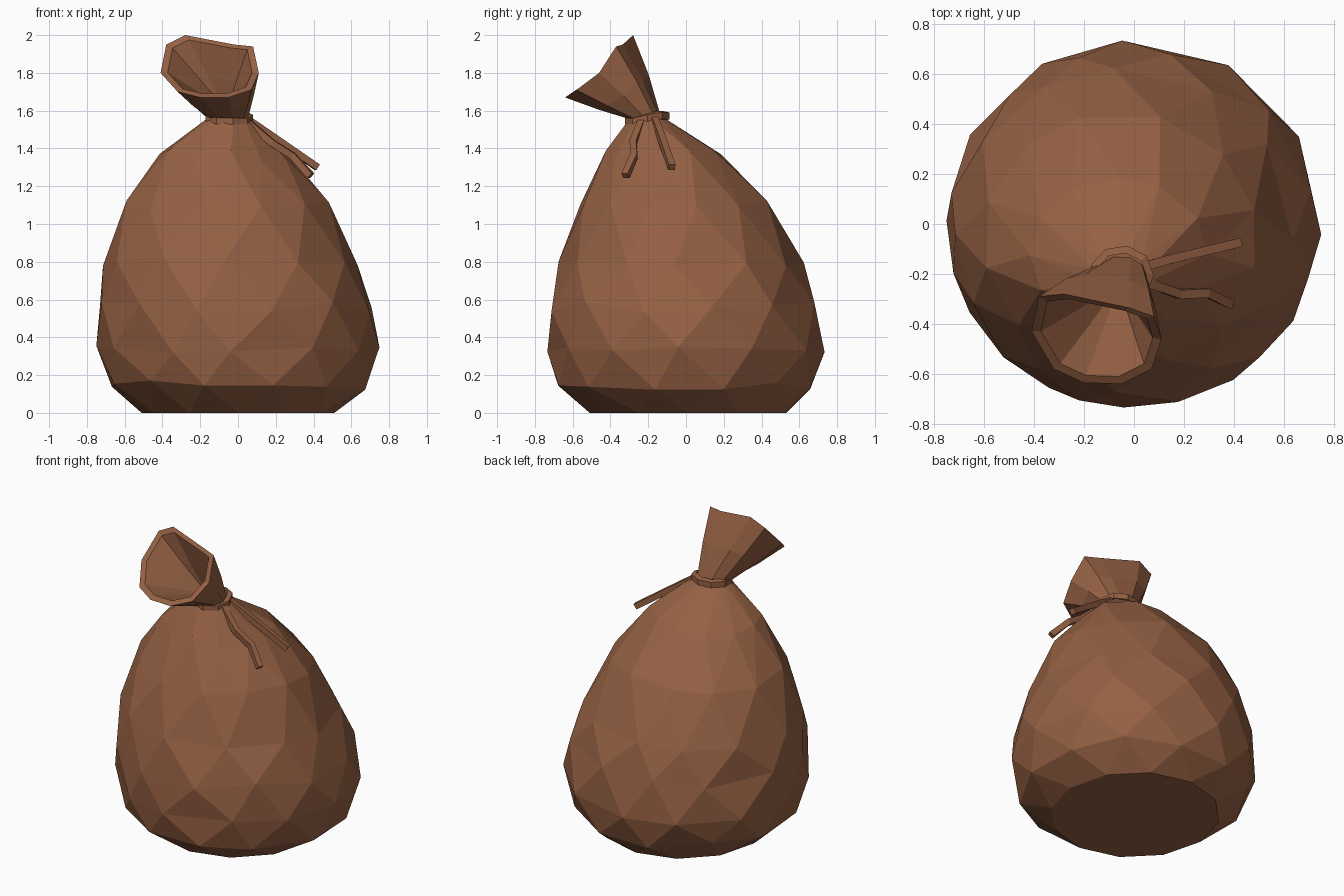
import bpy, bmesh, math, random
from mathutils import Vector

if "Cube" in bpy.data.objects:
    bpy.data.objects.remove(bpy.data.objects["Cube"])

random.seed(4)

leather = bpy.data.materials.new("brown cloth")
leather.diffuse_color = (0.30, 0.118, 0.057, 1)
leather.use_nodes = True
leather.node_tree.nodes["Principled BSDF"].inputs["Base Color"].default_value = leather.diffuse_color


def finish(name, bm):
    bmesh.ops.recalc_face_normals(bm, faces=bm.faces[:])
    me = bpy.data.meshes.new(name)
    bm.to_mesh(me)
    bm.free()
    me.materials.append(leather)
    ob = bpy.data.objects.new(name, me)
    bpy.context.collection.objects.link(ob)
    return ob


def bridge(bm, a, b):
    n = len(a)
    for i in range(n):
        j = (i + 1) % n
        bm.faces.new((a[i], a[j], b[j], b[i]))


# Sack body: staggered rings (z, centre x, centre y, radius x, radius y)
RINGS = [
    (0.01, 0.00, 0.01, 0.51, 0.52),
    (0.15, 0.00, -0.01, 0.69, 0.69),
    (0.34, 0.00, 0.00, 0.75, 0.735),
    (0.56, -0.01, -0.02, 0.735, 0.715),
    (0.80, -0.04, -0.025, 0.675, 0.65),
    (1.10, -0.055, -0.06, 0.55, 0.51),
    (1.36, -0.06, -0.12, 0.355, 0.305),
    (1.56, -0.05, -0.205, 0.115, 0.095),
]
N = 12
bm = bmesh.new()
rings = []
for k, (z, cx, cy, rx, ry) in enumerate(RINGS):
    ring = []
    wobble = 0.0 if k in (0, len(RINGS) - 1) else 1.0
    for i in range(N):
        a = 2 * math.pi * (i + 0.5 * (k % 2) + wobble * random.uniform(-0.12, 0.12)) / N
        dz = wobble * random.uniform(-0.03, 0.03)
        ring.append(bm.verts.new((cx + rx * math.cos(a), cy + ry * math.sin(a), z + dz)))
    rings.append(ring)
for k in range(len(rings) - 1):
    lo, hi = rings[k], rings[k + 1]
    s = k % 2
    for i in range(N):
        j = (i + 1) % N
        if s == 0:   # upper ring is shifted half a step forward
            bm.faces.new((lo[i], lo[j], hi[i]))
            bm.faces.new((lo[j], hi[j], hi[i]))
        else:        # lower ring is shifted half a step forward
            bm.faces.new((lo[i], hi[j], hi[i]))
            bm.faces.new((lo[i], lo[j], hi[j]))
bm.faces.new(rings[0])
bm.faces.new(rings[-1])
for v in rings[0]:
    v.co.z = 0.0
finish("sack_body", bm)

# Flared mouth: tilted open funnel with a thick rim
RIM = [Vector(p) for p in (
    (-0.38, -0.29, 1.95), (-0.28, -0.28, 2.00), (-0.02, -0.335, 1.95),
    (0.08, -0.37, 1.94), (0.11, -0.46, 1.80), (0.07, -0.58, 1.71),
    (-0.05, -0.64, 1.67), (-0.20, -0.635, 1.67), (-0.32, -0.58, 1.70),
    (-0.41, -0.43, 1.80))]
mid = sum(RIM, Vector()) / len(RIM)
NECK_ANGLES = (145, 105, 70, 35, 0, -40, -75, -110, -145, 180)
neck = [Vector((-0.05 + 0.10 * math.cos(math.radians(a)),
                -0.205 + 0.08 * math.sin(math.radians(a)), 1.55)) for a in NECK_ANGLES]
deep = Vector((-0.06, -0.24, 1.60))
bm = bmesh.new()
outer_neck = [bm.verts.new(p) for p in neck]
outer_mid = [bm.verts.new(p.lerp(r, 0.55) + Vector((0, 0.015, -0.01))) for p, r in zip(neck, RIM)]
outer_rim = [bm.verts.new(r) for r in RIM]
inner_rim = [bm.verts.new(r.lerp(mid, 0.14) + Vector((0, 0.005, 0))) for r in RIM]
inner_mid = [bm.verts.new(deep.lerp(r.lerp(mid, 0.16), 0.5)) for r in RIM]
bridge(bm, outer_neck, outer_mid)
bridge(bm, outer_mid, outer_rim)
bridge(bm, outer_rim, inner_rim)
bridge(bm, inner_rim, inner_mid)
tip = bm.verts.new(deep)
for i in range(len(RIM)):
    bm.faces.new((inner_mid[i], inner_mid[(i + 1) % len(RIM)], tip))
bm.faces.new(outer_neck)
finish("sack_mouth", bm)

# Tie band: low-poly ring, slightly tilted and uneven
bm = bmesh.new()
M = 9
sections = []
for i in range(M):
    a = 2 * math.pi * i / M
    c, s = math.cos(a), math.sin(a)
    z = 1.56 + 0.02 * s + random.uniform(-0.008, 0.008)
    sec = []
    for dr, dz in ((0, -0.025), (0.03, -0.018), (0.03, 0.018), (0, 0.025)):
        sec.append(bm.verts.new((-0.05 + (0.10 + dr) * c, -0.205 + (0.09 + dr) * s, z + dz)))
    sections.append(sec)
for i in range(M):
    bridge(bm, sections[i], sections[(i + 1) % M])
finish("tie_band", bm)


# Loose tie ends: square cords along short paths
def cord(name, path, w=0.018):
    pts = [Vector(p) for p in path]
    bm = bmesh.new()
    secs = []
    for i, p in enumerate(pts):
        d = (pts[min(i + 1, len(pts) - 1)] - pts[max(i - 1, 0)]).normalized()
        side = d.cross(Vector((0, 0, 1))).normalized()
        up = side.cross(d)
        secs.append([bm.verts.new(p + side * w * u + up * w * v)
                     for u, v in ((-1, -1), (1, -1), (1, 1), (-1, 1))])
    for a, b in zip(secs, secs[1:]):
        bridge(bm, a, b)
    bm.faces.new(secs[0])
    bm.faces.new(secs[-1])
    finish(name, bm)


cord("tie_end_back", ((0.04, -0.17, 1.56), (0.13, -0.145, 1.50), (0.42, -0.075, 1.30)))
cord("tie_end_front", ((0.04, -0.23, 1.55), (0.18, -0.28, 1.43),
                       (0.29, -0.275, 1.36), (0.385, -0.32, 1.255)))
